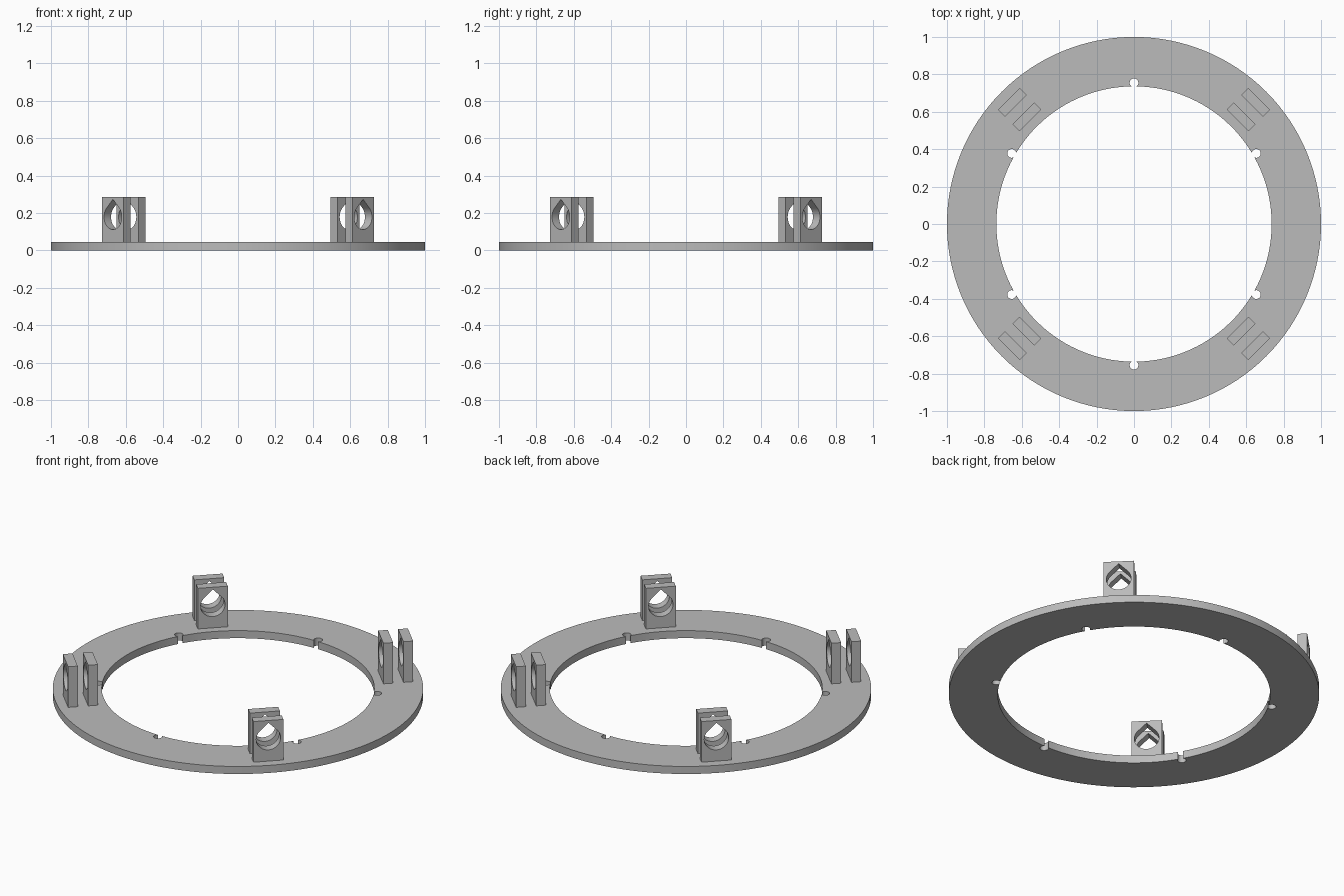
import bpy, bmesh
from math import sin, cos, pi, acos, radians
from mathutils import Matrix

cube = bpy.data.objects.get("Cube")
if cube:
    bpy.data.objects.remove(cube, do_unlink=True)

OUTER_R, INNER_R, RING_H = 1.0, 0.736, 0.045
NOTCH_R, NOTCH_DIST = 0.0235, 0.755
LUG_HALF, LUG_TOP = 0.082, 0.287
HOLE_R, HOLE_Z = 0.067, 0.179

grey = bpy.data.materials.new("plain grey")
grey.use_nodes = True
colour = (0.5, 0.5, 0.5, 1)
grey.diffuse_color = colour
grey.node_tree.nodes["Principled BSDF"].inputs["Base Color"].default_value = colour


def arc(radius, start, end, steps, cx=0, cy=0):
    angles = [start + (end - start) * i / steps for i in range(steps + 1)]
    return [(cx + radius * cos(a), cy + radius * sin(a)) for a in angles]


def prism(name, loops, depth, matrix=Matrix()):
    """Extrude an outline with holes along its local z axis."""
    bm = bmesh.new()
    edges = []
    for loop in loops:
        verts = [bm.verts.new((x, y, 0)) for x, y in loop]
        edges += [bm.edges.new((v, verts[i - 1])) for i, v in enumerate(verts)]
    bmesh.ops.triangle_fill(bm, use_beauty=True, use_dissolve=False, edges=edges)
    result = bmesh.ops.extrude_face_region(bm, geom=bm.faces[:], use_keep_orig=True)
    top = [g for g in result["geom"] if isinstance(g, bmesh.types.BMVert)]
    bmesh.ops.translate(bm, verts=top, vec=(0, 0, depth))
    bmesh.ops.recalc_face_normals(bm, faces=bm.faces[:])
    bm.transform(matrix)
    mesh = bpy.data.meshes.new(name)
    bm.to_mesh(mesh)
    bm.free()
    mesh.materials.append(grey)
    obj = bpy.data.objects.new(name, mesh)
    bpy.context.collection.objects.link(obj)
    bpy.ops.object.select_all(action="DESELECT")
    obj.select_set(True)
    bpy.context.view_layer.objects.active = obj
    bpy.ops.object.shade_smooth_by_angle(angle=radians(30))
    return obj


# Base ring: inner edge interrupted by six round notches
gap = acos((NOTCH_DIST**2 + INNER_R**2 - NOTCH_R**2) / (2 * NOTCH_DIST * INNER_R))
mouth = acos((NOTCH_DIST**2 + NOTCH_R**2 - INNER_R**2) / (2 * NOTCH_DIST * NOTCH_R))
inner = []
for k in range(6):
    a = radians(30 + 60 * k)
    inner += arc(NOTCH_R, a - pi + mouth, a + pi - mouth, 20,
                 NOTCH_DIST * cos(a), NOTCH_DIST * sin(a))
    inner += arc(INNER_R, a + gap, a + pi / 3 - gap, 20)[1:-1]
outer = arc(OUTER_R, 0, 2 * pi, 128)[:-1]
prism("base_ring", [outer, inner], RING_H)

# Lugs: paired upright plates with teardrop holes
foot = RING_H - 0.005
plate = [(-LUG_HALF, foot), (LUG_HALF, foot), (LUG_HALF, LUG_TOP), (-LUG_HALF, LUG_TOP)]
teardrop = arc(HOLE_R, 0.75 * pi, 2.25 * pi, 36, 0, HOLE_Z)
teardrop.append((0, HOLE_Z + HOLE_R * 2**0.5))
corners = ("back_left", "back_right", "front_right", "front_left")
for k, corner in enumerate(corners):
    a = pi / 4 + k * pi / 2
    for side, near, far in (("inner", 0.783, 0.836), ("outer", 0.893, 0.946)):
        matrix = Matrix(((-sin(a), 0, cos(a), near * cos(a)),
                         (cos(a), 0, sin(a), near * sin(a)),
                         (0, 1, 0, 0),
                         (0, 0, 0, 1)))
        prism(f"{corner}_{side}_lug", [plate, teardrop], far - near, matrix)
